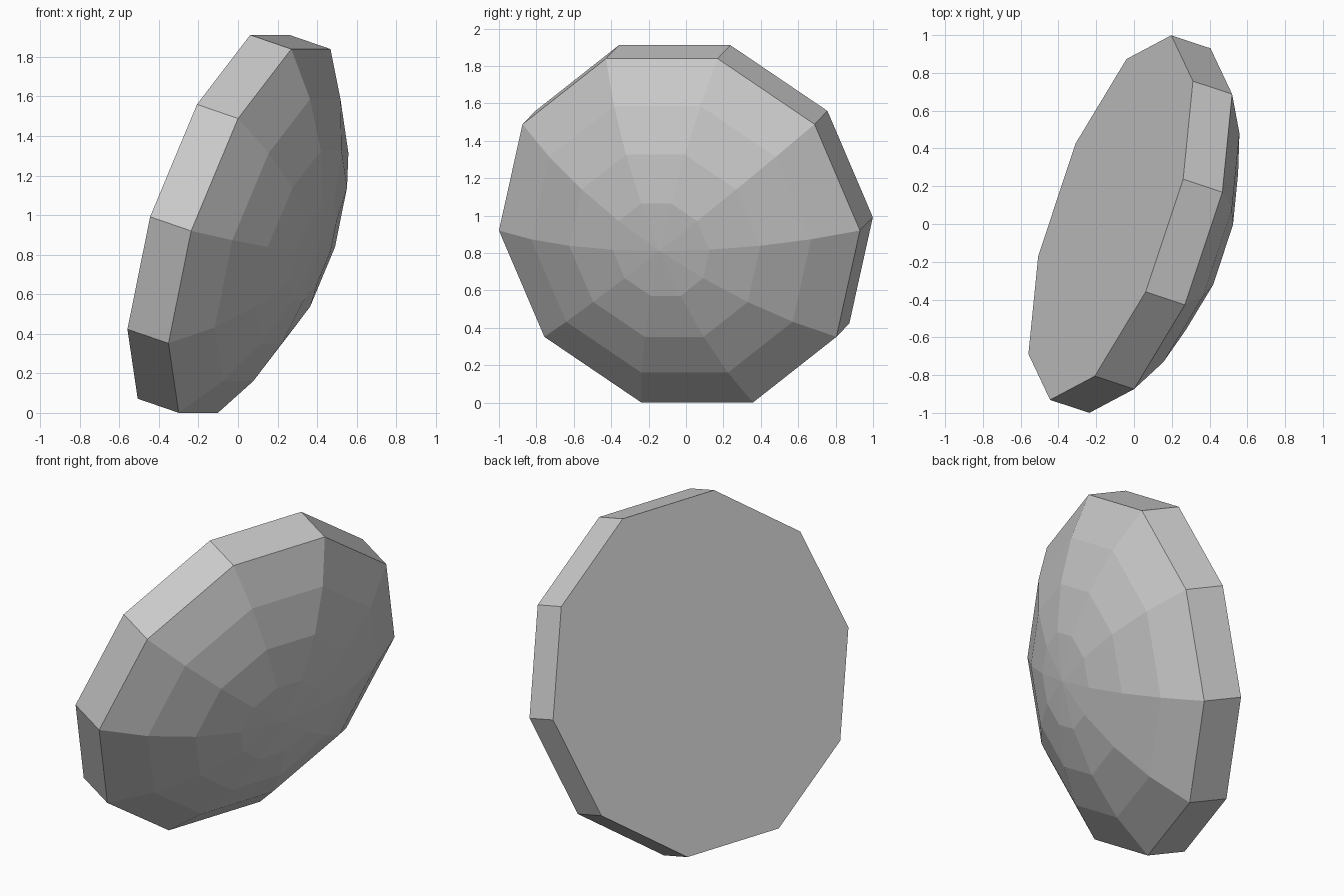
import bpy, bmesh
from math import sin, cos, pi, radians
from mathutils import Matrix, Vector

cube = bpy.data.objects.get("Cube")
if cube:
    bpy.data.objects.remove(cube, do_unlink=True)

SIDES = 10
RADIUS = 1.017
RIM = 0.23
ARC = radians(38.3)   # half angle of the spherical cap
RINGS = 4

grey = bpy.data.materials.new("stone_grey")
grey.use_nodes = True
colour = (0.6, 0.6, 0.6, 1)
grey.diffuse_color = colour
grey.node_tree.nodes["Principled BSDF"].inputs["Base Color"].default_value = colour

# Profile as (radius, height): flat back, straight rim, then the shallow dome
sphere = RADIUS / sin(ARC)
profile = [(RADIUS, -RIM)]
for i in range(RINGS, 0, -1):
    a = ARC * i / RINGS
    profile.append((sphere * sin(a), sphere * (cos(a) - cos(ARC))))

bm = bmesh.new()
rings = [[bm.verts.new((r * cos(2 * pi * k / SIDES), r * sin(2 * pi * k / SIDES), h))
          for k in range(SIDES)] for r, h in profile]
for low, high in zip(rings, rings[1:]):
    for k in range(SIDES):
        n = (k + 1) % SIDES
        bm.faces.new((low[k], low[n], high[n], high[k]))

# Dome tip and flat back
tip = bm.verts.new((0, 0, sphere * (1 - cos(ARC))))
for k in range(SIDES):
    bm.faces.new((rings[-1][k], rings[-1][(k + 1) % SIDES], tip))
bm.faces.new(rings[0][::-1])
bmesh.ops.recalc_face_normals(bm, faces=bm.faces)

# Tilt the disc so the dome points left, forward and down
axis = Vector((0.902, -0.30, -0.31)).normalized()
across = Vector((0, 0, 1)).cross(axis).normalized()
up = axis.cross(across)
tilt = Matrix((across, up, axis)).transposed().to_4x4()
bm.transform(Matrix.Translation((0.084, -0.035, 0.92)) @ tilt)

mesh = bpy.data.meshes.new("faceted_dome")
bm.to_mesh(mesh)
bm.free()
mesh.materials.append(grey)
dome = bpy.data.objects.new("faceted_dome", mesh)
bpy.context.collection.objects.link(dome)
